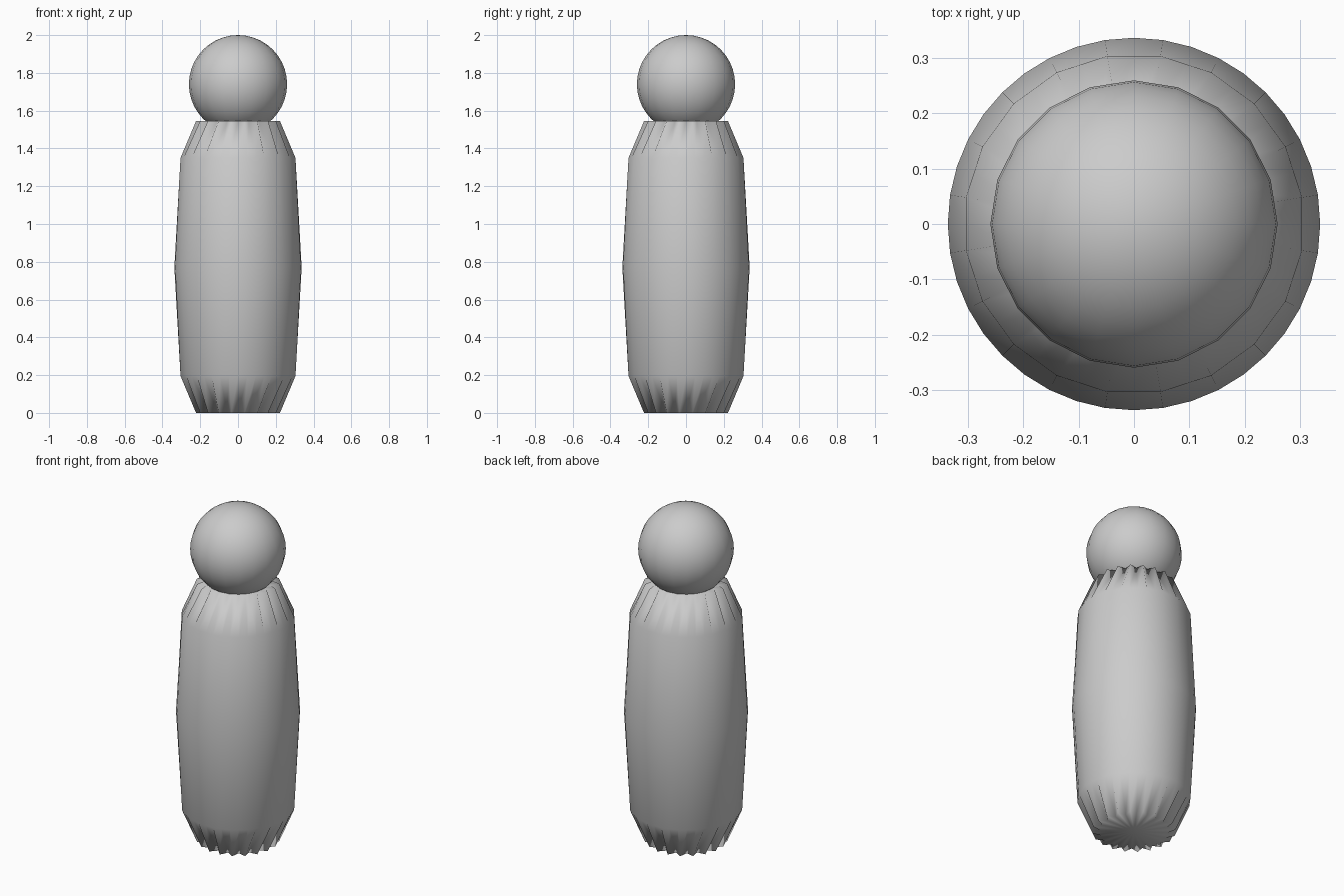
import bpy, bmesh
from math import sin, cos, pi

if "Cube" in bpy.data.objects:
    bpy.data.objects.remove(bpy.data.objects["Cube"])

SIDES = 40

# body profile: height, ridge radius, valley radius (ends are pleated)
PROFILE = [(0.0, 0.225, 0.185), (0.195, 0.308, 0.304), (0.77, 0.337, 0.337),
           (1.35, 0.308, 0.304), (1.545, 0.225, 0.185)]


def smooth(mesh):
    for p in mesh.polygons:
        p.use_smooth = True


# pleated body
bm = bmesh.new()
rings = []
for z, ridge, valley in PROFILE:
    ring = []
    for i in range(SIDES):
        a = 2 * pi * i / SIDES
        r = ridge if i % 2 else valley
        ring.append(bm.verts.new((r * cos(a), r * sin(a), z)))
    rings.append(ring)
for lower, upper in zip(rings, rings[1:]):
    for i in range(SIDES):
        j = (i + 1) % SIDES
        bm.faces.new((lower[i], lower[j], upper[j], upper[i]))

# end caps fanned to the centre
for ring, z in ((rings[0], 0.0), (rings[-1], PROFILE[-1][0])):
    centre = bm.verts.new((0, 0, z))
    for i in range(SIDES):
        bm.faces.new((ring[i], ring[(i + 1) % SIDES], centre))
bmesh.ops.recalc_face_normals(bm, faces=bm.faces)
mesh = bpy.data.meshes.new("body")
bm.to_mesh(mesh)
bm.free()
smooth(mesh)
bpy.context.collection.objects.link(bpy.data.objects.new("body", mesh))

# round head
bpy.ops.mesh.primitive_uv_sphere_add(segments=20, ring_count=20, radius=0.26,
                                     location=(0, 0, 1.74))
head = bpy.context.object
head.name = "head"
smooth(head.data)
